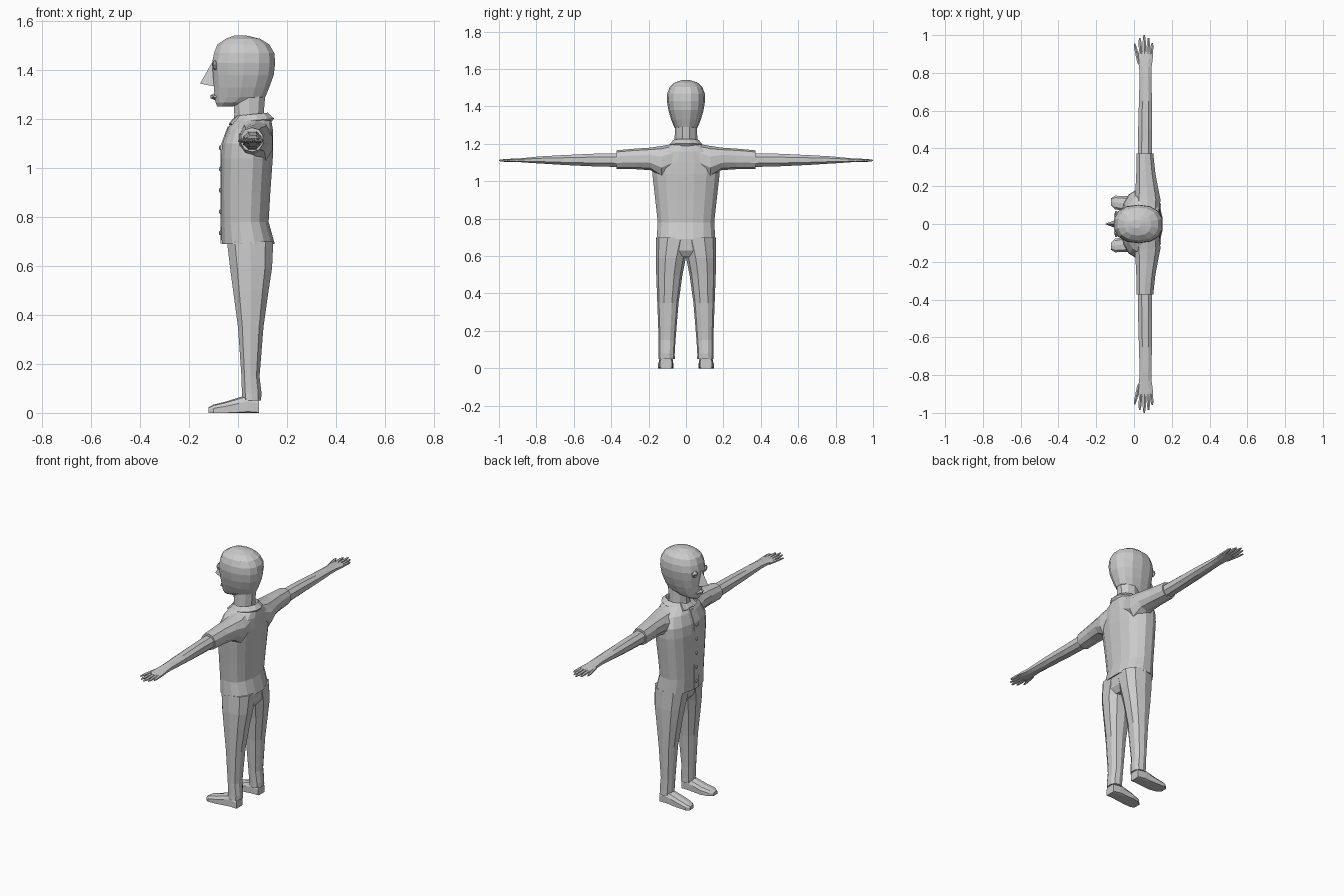
import bpy, bmesh, math
from mathutils import Vector

grey = bpy.data.materials.new("plain_grey")
grey.diffuse_color = (0.6, 0.6, 0.6, 1)


def finish(name, bm, mirror=False):
    bmesh.ops.recalc_face_normals(bm, faces=bm.faces[:])
    me = bpy.data.meshes.new(name)
    bm.to_mesh(me)
    bm.free()
    me.materials.append(grey)
    ob = bpy.data.objects.new(name, me)
    bpy.context.collection.objects.link(ob)
    if mirror:
        mod = ob.modifiers.new("mirror", 'MIRROR')
        mod.use_axis = (False, True, False)
        mod.use_clip = False
        mod.use_mirror_merge = False
    return ob


def loft(name, axis, rings, n=10, p=2.0, mirror=False, slope=0.0, caps=True):
    """Skin rings (t, a0, a1, b0, b1): position on axis, then extents on the other two axes."""
    bm = bmesh.new()
    loops = []
    for t, a0, a1, b0, b1 in rings:
        loop = []
        for i in range(n):
            ang = 2 * math.pi * (i + 0.5) / n
            c, s = math.cos(ang), math.sin(ang)
            a = (a0 + a1) / 2 + (a1 - a0) / 2 * math.copysign(abs(c) ** (2 / p), c) / K(n, p)
            b = (b0 + b1) / 2 + (b1 - b0) / 2 * math.copysign(abs(s) ** (2 / p), s) / K(n, p)
            co = {'x': (t, a, max(b, 0)), 'y': (a, t, b), 'z': (a, b, t + slope * a)}[axis]
            loop.append(bm.verts.new(co))
        loops.append(loop)
    for l0, l1 in zip(loops, loops[1:]):
        for i in range(n):
            j = (i + 1) % n
            bm.faces.new((l0[i], l0[j], l1[j], l1[i]))
    if caps:
        bm.faces.new(loops[0])
        bm.faces.new(loops[-1])
    return finish(name, bm, mirror)


def K(n, p):
    # widest ring point is half a step off the axis, so rescale to reach the extents
    return math.cos(math.pi / n) ** (2 / p)


# Head: egg profile with a flat face, jaw and chin
loft("head", 'z', [
    (1.252, -0.085, -0.02, -0.028, 0.028),
    (1.268, -0.092, 0.06, -0.05, 0.05),
    (1.29, -0.096, 0.112, -0.062, 0.062),
    (1.33, -0.098, 0.128, -0.078, 0.078),
    (1.38, -0.102, 0.146, -0.092, 0.092),
    (1.43, -0.106, 0.152, -0.10, 0.10),
    (1.47, -0.098, 0.148, -0.098, 0.098),
    (1.505, -0.084, 0.128, -0.085, 0.085),
    (1.528, -0.05, 0.09, -0.06, 0.06),
    (1.541, -0.015, 0.035, -0.022, 0.022)], n=14, p=2.3)

# Nose: pointed wedge
bm = bmesh.new()
top, tip, bl, br, back = [bm.verts.new(c) for c in (
    (-0.104, 0, 1.435), (-0.155, 0, 1.345), (-0.09, -0.024, 1.332),
    (-0.09, 0.024, 1.332), (-0.08, 0, 1.40))]
for f in ((top, tip, bl), (top, br, tip), (tip, br, bl), (top, bl, back), (top, back, br), (bl, br, back)):
    bm.faces.new(f)
finish("nose", bm)

# Lips
loft("lips", 'y', [(-0.028, -0.10, -0.08, 1.288, 1.296),
                   (0.0, -0.112, -0.08, 1.28, 1.303),
                   (0.028, -0.10, -0.08, 1.288, 1.296)], n=6)


def ball(name, centre, size, mirror=False):
    bm = bmesh.new()
    bmesh.ops.create_uvsphere(bm, u_segments=8, v_segments=6, radius=1)
    for v in bm.verts:
        v.co = Vector(centre) + Vector((v.co.x * size[0], v.co.y * size[1], v.co.z * size[2]))
    finish(name, bm, mirror)


# Eyes with raised lids
ball("eyes", (-0.094, 0.045, 1.42), (0.012, 0.017, 0.012), True)
bm = bmesh.new()
rim = []
for i in range(10):
    u = 2 * math.pi * i / 10
    rim.append([bm.verts.new((-0.094 + 0.007 * math.sin(v), 0.045 + (0.021 + 0.004 * math.cos(v)) * math.cos(u),
                              1.42 + (0.017 + 0.004 * math.cos(v)) * math.sin(u)))
                for v in (0, math.pi / 2, math.pi, 3 * math.pi / 2)])
for i in range(10):
    for k in range(4):
        a, b = rim[i], rim[(i + 1) % 10]
        bm.faces.new((a[k], b[k], b[(k + 1) % 4], a[(k + 1) % 4]))
finish("eyelids", bm, True)

# Neck and flared collar
loft("neck", 'z', [(1.16, -0.02, 0.115, -0.065, 0.065),
                   (1.22, -0.015, 0.105, -0.058, 0.058),
                   (1.31, -0.02, 0.112, -0.055, 0.055)], n=10)
loft("collar", 'z', [(1.172, -0.025, 0.135, -0.075, 0.075),
                     (1.188, -0.035, 0.147, -0.088, 0.088),
                     (1.214, -0.01, 0.122, -0.068, 0.068),
                     (1.19, -0.008, 0.115, -0.064, 0.064)], n=12, slope=0.1)
# Collar points at the throat
bm = bmesh.new()
pts = [(-0.008, 0.008, 1.212), (-0.038, 0.02, 1.178), (-0.03, 0.065, 1.185), (0.0, 0.05, 1.215)]
face = bm.faces.new([bm.verts.new(c) for c in pts])
ext = bmesh.ops.extrude_face_region(bm, geom=[face])
bmesh.ops.translate(bm, vec=(0.008, 0, -0.008), verts=[v for v in ext["geom"] if isinstance(v, bmesh.types.BMVert)])
finish("collar_points", bm, True)

# Shirt body
loft("shirt", 'z', [
    (0.69, -0.066, 0.15, -0.157, 0.157),
    (0.78, -0.068, 0.125, -0.151, 0.151),
    (0.90, -0.07, 0.132, -0.164, 0.164),
    (1.04, -0.07, 0.142, -0.18, 0.18),
    (1.10, -0.064, 0.143, -0.18, 0.18),
    (1.16, -0.042, 0.142, -0.15, 0.15),
    (1.20, -0.02, 0.135, -0.075, 0.075)], n=16, p=2.3)
# Button band and buttons
loft("button_band", 'z', [(0.692, -0.072, -0.05, -0.018, 0.018),
                          (1.09, -0.072, -0.05, -0.018, 0.018),
                          (1.17, -0.042, -0.02, -0.016, 0.016)], n=4)
for i in range(5):
    ball("button", (-0.071, 0, 0.735 + 0.087 * i), (0.007, 0.01, 0.01))

# Short sleeves, then tapering arms and palms
loft("sleeves", 'y', [
    (0.06, 0.0, 0.135, 1.06, 1.198),
    (0.13, 0.002, 0.14, 1.02, 1.185),
    (0.19, 0.008, 0.128, 1.062, 1.177),
    (0.27, 0.012, 0.113, 1.067, 1.172),
    (0.372, 0.012, 0.102, 1.068, 1.163)], n=10, p=2.2, mirror=True)
loft("arms", 'y', [
    (0.35, 0.02, 0.096, 1.076, 1.15),
    (0.50, 0.022, 0.095, 1.080, 1.147),
    (0.65, 0.026, 0.095, 1.087, 1.140),
    (0.78, 0.030, 0.092, 1.095, 1.133),
    (0.83, 0.027, 0.093, 1.098, 1.128),
    (0.87, 0.020, 0.099, 1.101, 1.124),
    (0.912, 0.025, 0.101, 1.104, 1.120)], n=8, p=2.3, mirror=True)

# Fingers and thumb: base y, tip y, base x, tip x
for name, y0, y1, x0, x1 in (("thumb", 0.85, 0.955, 0.027, 0.003),
                             ("index_finger", 0.90, 0.985, 0.036, 0.030),
                             ("middle_finger", 0.90, 1.0, 0.055, 0.054),
                             ("ring_finger", 0.90, 0.985, 0.074, 0.077),
                             ("little_finger", 0.90, 0.957, 0.091, 0.097)):
    m, xm = y0 + (y1 - y0) * 0.7, x0 + (x1 - x0) * 0.7
    loft(name, 'y', [(y0, x0 - 0.009, x0 + 0.009, 1.103, 1.121),
                     (m, xm - 0.008, xm + 0.008, 1.105, 1.118),
                     (y1, x1 - 0.004, x1 + 0.004, 1.108, 1.114)], n=6, mirror=True)

# Trousers: hips plus two tapering legs
loft("hips", 'z', [(0.595, 0.0, 0.115, -0.05, 0.05),
                   (0.63, -0.03, 0.138, -0.12, 0.12),
                   (0.70, -0.045, 0.143, -0.152, 0.152)], n=12, p=2.3)
loft("trouser_legs", 'z', [
    (0.05, 0.02, 0.094, 0.062, 0.146),
    (0.08, 0.016, 0.096, 0.062, 0.144),
    (0.15, 0.014, 0.088, 0.058, 0.144),
    (0.35, 0.0, 0.104, 0.042, 0.151),
    (0.50, -0.02, 0.125, 0.022, 0.156),
    (0.59, -0.032, 0.139, 0.004, 0.158),
    (0.70, -0.045, 0.144, -0.03, 0.155)], n=10, p=2.3, mirror=True)

# Shoes with flat soles
loft("shoes", 'x', [
    (0.085, 0.076, 0.138, -0.02, 0.06),
    (0.04, 0.070, 0.143, -0.02, 0.072),
    (0.005, 0.070, 0.144, -0.02, 0.062),
    (-0.05, 0.068, 0.148, -0.02, 0.045),
    (-0.10, 0.078, 0.150, -0.02, 0.033),
    (-0.121, 0.098, 0.136, -0.01, 0.022)], n=10, p=2.8, mirror=True)
